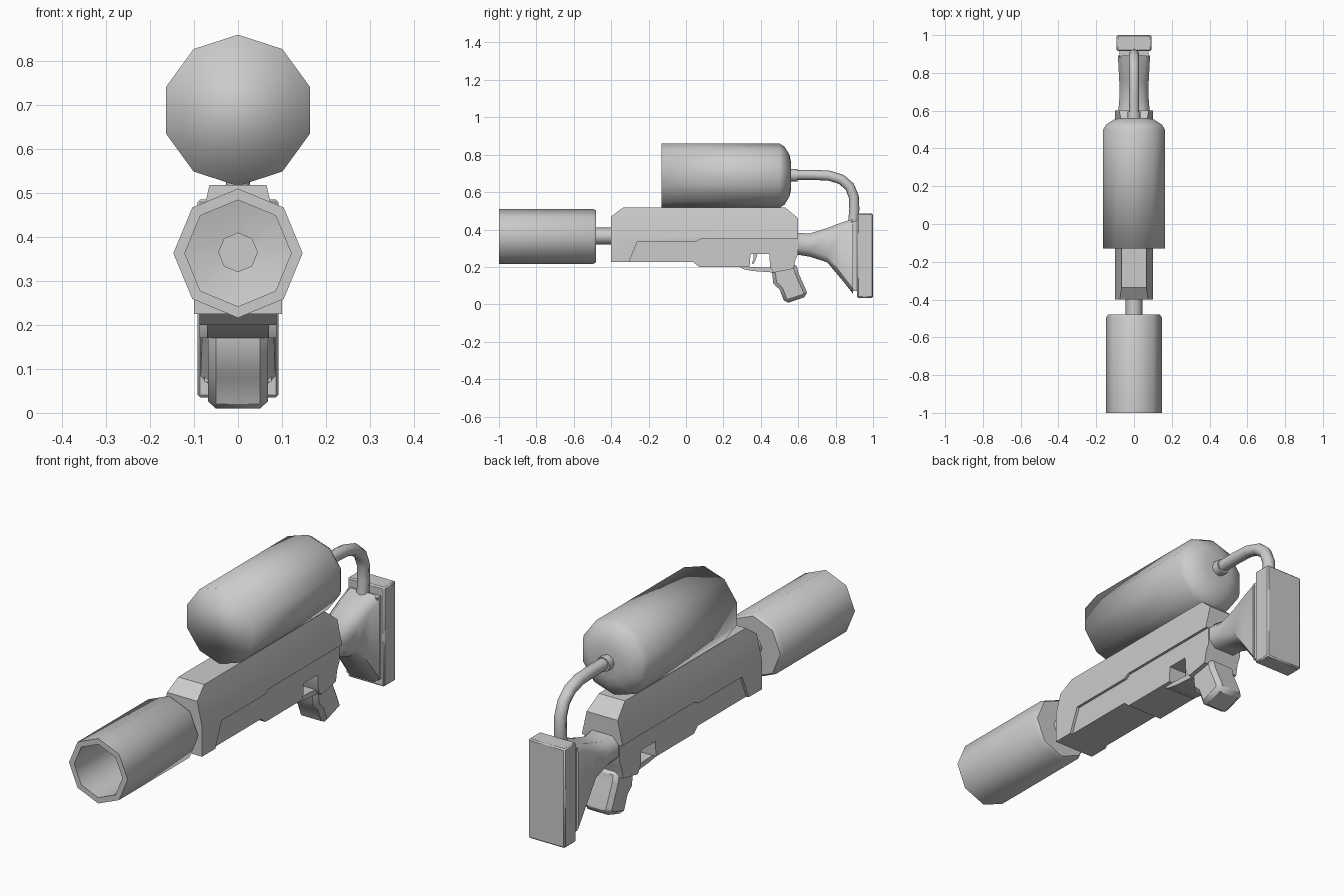
import bpy, bmesh, math
from mathutils import Vector

if "Cube" in bpy.data.objects:
    bpy.data.objects.remove(bpy.data.objects["Cube"])


def finish(bm, name, angle):
    bmesh.ops.remove_doubles(bm, verts=bm.verts, dist=1e-5)
    bmesh.ops.recalc_face_normals(bm, faces=bm.faces)
    me = bpy.data.meshes.new(name)
    bm.to_mesh(me)
    bm.free()
    me.shade_smooth()
    me.set_sharp_from_angle(angle=math.radians(angle))
    ob = bpy.data.objects.new(name, me)
    bpy.context.collection.objects.link(ob)
    return ob


def skin(bm, rings):
    # bridge equal-length rings of vertices
    n = len(rings[0])
    for a, b in zip(rings, rings[1:]):
        for i in range(n):
            j = (i + 1) % n
            bm.faces.new((a[i], a[j], b[j], b[i]))


def lathe(name, profile, z, sides, angle):
    # profile is (radius, y), first vertex of each ring points up
    bm = bmesh.new()
    rings = [[bm.verts.new((r * math.sin(2 * math.pi * i / sides), y,
                            z + r * math.cos(2 * math.pi * i / sides)))
              for i in range(sides)] for r, y in profile]
    skin(bm, rings)
    bm.faces.new(rings[0])
    bm.faces.new(rings[-1])
    return finish(bm, name, angle)


def plate(name, profile, half, bevel=0, angle=30, taper=None):
    # side profile (y, z) extruded across x; taper = (z start, z top, top half width)
    bm = bmesh.new()
    face = bm.faces.new([bm.verts.new((-half, y, z)) for y, z in profile])
    geo = bmesh.ops.extrude_face_region(bm, geom=[face])["geom"]
    bmesh.ops.translate(bm, vec=(2 * half, 0, 0),
                        verts=[g for g in geo if isinstance(g, bmesh.types.BMVert)])
    if taper:
        z0, z1, top = taper
        bmesh.ops.bisect_plane(bm, geom=bm.verts[:] + bm.edges[:] + bm.faces[:],
                               plane_co=(0, 0, z0), plane_no=(0, 0, 1))
        for v in bm.verts:
            t = max(0, (v.co.z - z0) / (z1 - z0))
            v.co.x *= 1 + t * (top / half - 1)
    ob = finish(bm, name, angle)
    if bevel:
        m = ob.modifiers.new("bevel", "BEVEL")
        m.width = bevel
        m.segments = 1
        m.limit_method = "ANGLE"
        m.angle_limit = math.radians(60)
    return ob


def loft(name, sections, angle):
    # sections are (y, z low, z high, half width, corner cut)
    bm = bmesh.new()
    rings = []
    for y, lo, hi, w, c in sections:
        pts = [(w - c, lo), (w, lo + c), (w, hi - c), (w - c, hi),
               (c - w, hi), (-w, hi - c), (-w, lo + c), (c - w, lo)]
        rings.append([bm.verts.new((x, y, z)) for x, z in pts])
    skin(bm, rings)
    bm.faces.new(rings[0])
    bm.faces.new(rings[-1])
    return finish(bm, name, angle)


def box(name, y0, y1, z0, z1, half, bevel=0):
    return plate(name, [(y0, z0), (y1, z0), (y1, z1), (y0, z1)], half, bevel)


# Hollow octagonal muzzle and its neck
lathe("muzzle", [(0.05, -0.48), (0.137, -0.48), (0.147, -0.495), (0.147, -1.0),
                 (0.121, -1.0), (0.121, -0.56), (0.04, -0.54)], 0.363, 8, 50)
lathe("barrel_neck", [(0.045, -0.56), (0.045, -0.38)], 0.365, 8, 50)

# Ten-sided tank with tapered rear, and outlet collar
lathe("tank", [(0.172, -0.13), (0.172, 0.50), (0.155, 0.527), (0.112, 0.553),
               (0.07, 0.562)], 0.688, 10, 180)
lathe("hose_collar", [(0.034, 0.55), (0.034, 0.595)], 0.69, 8, 50)

# Upper receiver cover with stepped lower edge
plate("receiver_cover", [(-0.40, 0.225), (-0.40, 0.47), (-0.335, 0.518), (0.53, 0.518),
                         (0.60, 0.46), (0.60, 0.35), (0.08, 0.35), (0.055, 0.335),
                         (-0.26, 0.335), (-0.305, 0.225)], 0.1, taper=(0.36, 0.518, 0.065))

# Lower receiver with the trigger opening, guard and trigger
plate("lower_receiver", [(-0.39, 0.225), (0.04, 0.225), (0.07, 0.20), (0.29, 0.20),
                         (0.34, 0.20), (0.345, 0.27), (0.445, 0.27), (0.45, 0.20),
                         (0.47, 0.17), (0.575, 0.19), (0.585, 0.24), (0.60, 0.27),
                         (0.60, 0.39), (-0.39, 0.39)], 0.088)
plate("trigger_guard", [(0.28, 0.203), (0.31, 0.187), (0.36, 0.178), (0.47, 0.17),
                        (0.47, 0.195), (0.36, 0.20)], 0.07)
plate("trigger", [(0.36, 0.28), (0.385, 0.28), (0.375, 0.245), (0.36, 0.215),
                  (0.352, 0.22), (0.362, 0.245)], 0.015)

# Pistol grip
plate("grip", [(0.455, 0.20), (0.46, 0.17), (0.467, 0.11), (0.50, 0.08), (0.53, 0.004),
               (0.648, 0.042), (0.645, 0.07), (0.60, 0.17), (0.59, 0.22)],
      0.068, bevel=0.018, angle=50)

# Flared stock, spacer plate and butt pad
loft("stock", [(0.57, 0.27, 0.385, 0.085, 0.03), (0.66, 0.255, 0.378, 0.078, 0.035),
               (0.755, 0.225, 0.408, 0.078, 0.035), (0.83, 0.135, 0.437, 0.082, 0.03),
               (0.892, 0.058, 0.455, 0.085, 0.025)], 50)
box("butt_spacer", 0.885, 0.92, 0.07, 0.445, 0.076)
box("butt_pad", 0.915, 1.0, 0.035, 0.485, 0.092, bevel=0.006)

# Hose curving from the tank down into the stock
curve = bpy.data.curves.new("hose", "CURVE")
curve.dimensions = "3D"
curve.bevel_depth = 0.027
curve.bevel_resolution = 2
curve.use_fill_caps = True
path = [(0.57, 0.692), (0.68, 0.692), (0.765, 0.688), (0.83, 0.668),
        (0.875, 0.63), (0.897, 0.575), (0.90, 0.51), (0.893, 0.43)]
spline = curve.splines.new("POLY")
spline.points.add(len(path) - 1)
for p, (y, z) in zip(spline.points, path):
    p.co = (0, y, z, 1)
spline.use_smooth = True
bpy.context.collection.objects.link(bpy.data.objects.new("hose", curve))
